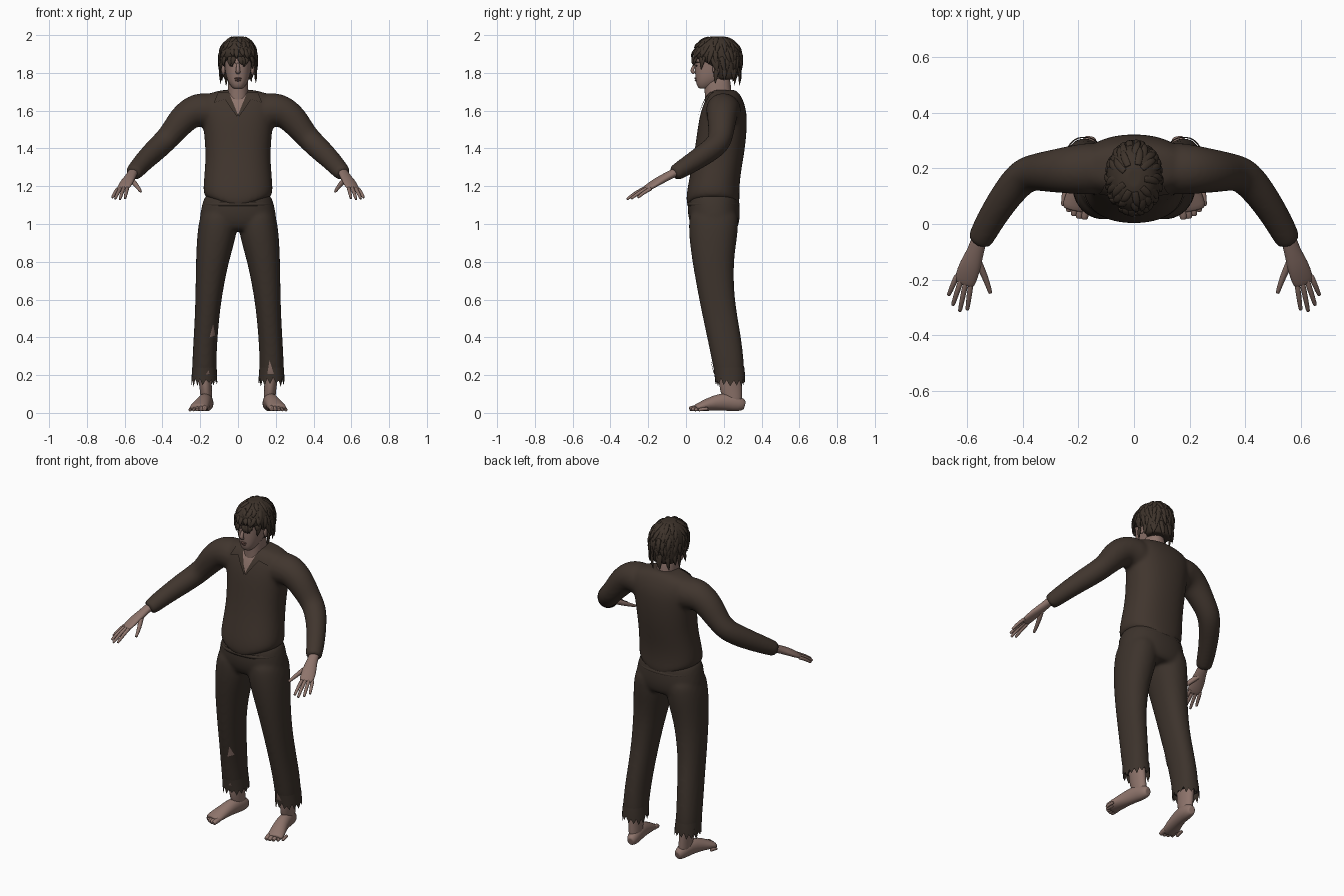
import bpy, bmesh, math, random
from mathutils import Vector
from mathutils.bvhtree import BVHTree

random.seed(4)
cube = bpy.data.objects.get("Cube")
if cube:
    bpy.data.objects.remove(cube, do_unlink=True)


def material(name, color):
    m = bpy.data.materials.new(name)
    m.use_nodes = True
    m.diffuse_color = (*color, 1)
    bsdf = m.node_tree.nodes["Principled BSDF"]
    bsdf.inputs["Base Color"].default_value = (*color, 1)
    bsdf.inputs["Roughness"].default_value = 0.9
    return m


SHIRT = material("brown shirt cloth", (0.052, 0.036, 0.027))
TROUSER = material("brown trouser cloth", (0.046, 0.033, 0.025))
HAIR = material("dark brown hair", (0.046, 0.032, 0.023))
SKIN = material("skin", (0.27, 0.175, 0.148))
LIP = material("lips", (0.17, 0.09, 0.075))
EYE = material("dark eyes", (0.03, 0.022, 0.018))


# ---- shape helpers: every shell is a list of rings ----
def oval(c, side, up, n=16, power=2.0):
    ring = []
    for i in range(n):
        a = math.tau * i / n
        u, v = math.cos(a), math.sin(a)
        u = math.copysign(abs(u) ** (2 / power), u)
        v = math.copysign(abs(v) ** (2 / power), v)
        ring.append(c + side * u + up * v)
    return ring


def stack(rows, power=2.3, n=20):
    """Rows of (z, centre x, half width, front y, back y)."""
    return [oval(Vector((cx, (f + b) / 2, z)), Vector((hx, 0, 0)),
                 Vector((0, (b - f) / 2, 0)), n, power) for z, cx, hx, f, b in rows]


def tube(path, ref=(0, 0, 1), n=10):
    """Path of (x, y, z, half width along ref, half thickness)."""
    pts = [Vector(p[:3]) for p in path]
    rings = []
    for i, p in enumerate(path):
        t = (pts[min(i + 1, len(pts) - 1)] - pts[max(i - 1, 0)]).normalized()
        side = Vector(ref)
        side = (side - t * side.dot(t)).normalized()
        rings.append(oval(pts[i], side * p[3], t.cross(side) * p[4], n))
    return rings


def ball(c, rx, ry, rz, steps=7, n=12):
    rings = []
    for i in range(steps):
        a = math.pi * (i + 0.4) / (steps - 0.2)
        s = math.sin(a)
        rings.append(oval(Vector(c) - Vector((0, 0, rz * math.cos(a))),
                          Vector((rx * s, 0, 0)), Vector((0, ry * s, 0)), n))
    return rings


def flip(shell):
    return [[Vector((-v.x, v.y, v.z)) for v in ring] for ring in shell]


def make(name, shells, mat, subdiv=1, voxel=0, capped=True, reshape=None):
    bm = bmesh.new()
    for rings in shells:
        if capped:
            ends = []
            for r in (rings[0], rings[-1]):
                mid = sum(r, Vector()) / len(r)
                ends.append([mid.lerp(v, 0.75) for v in r])
            rings = [ends[0]] + rings + [ends[1]]
        vs = [[bm.verts.new(reshape(v) if reshape else v) for v in r] for r in rings]
        n = len(vs[0])
        for a, b in zip(vs, vs[1:]):
            for i in range(n):
                bm.faces.new((a[i], a[(i + 1) % n], b[(i + 1) % n], b[i]))
        if capped:
            bm.faces.new(vs[0][::-1])
            bm.faces.new(vs[-1])
    bmesh.ops.recalc_face_normals(bm, faces=bm.faces)
    return finish(name, bm, mat, subdiv, voxel)


def finish(name, bm, mat, subdiv=0, voxel=0):
    me = bpy.data.meshes.new(name)
    for f in bm.faces:
        f.smooth = True
    bm.to_mesh(me)
    bm.free()
    ob = bpy.data.objects.new(name, me)
    bpy.context.collection.objects.link(ob)
    me.materials.append(mat)
    if subdiv:
        ob.modifiers.new("Subdivision", "SUBSURF").levels = subdiv
        ob.modifiers[-1].render_levels = subdiv
    if voxel:
        rm = ob.modifiers.new("Blend", "REMESH")
        rm.mode, rm.voxel_size, rm.use_smooth_shade = "VOXEL", voxel, True
        sm = ob.modifiers.new("Soften", "SMOOTH")
        sm.factor, sm.iterations = 0.5, 5
    return ob


def patch(name, target, pts, mat, ray=(0, 1, 0), lift=0.004):
    """Thin plate laid on the target's surface."""
    tree = BVHTree.FromObject(target, bpy.context.evaluated_depsgraph_get())
    ray = Vector(ray)
    bm = bmesh.new()
    bm.faces.new([bm.verts.new(p) for p in pts])
    bmesh.ops.triangulate(bm, faces=bm.faces)
    bmesh.ops.subdivide_edges(bm, edges=bm.edges, cuts=5, use_grid_fill=True)
    for v in bm.verts:
        hit = tree.ray_cast(v.co - ray, ray)[0] or tree.find_nearest(v.co)[0]
        v.co = hit - ray * lift
    return finish(name, bm, mat)


# ---- shirt: torso and sleeves blended together ----
torso = stack([(1.12, 0, .18, 0, .287), (1.17, 0, .187, .0, .283), (1.25, 0, .181, .018, .288),
               (1.35, 0, .173, .038, .306), (1.45, 0, .178, .053, .32), (1.55, 0, .19, .066, .325),
               (1.62, 0, .205, .085, .318), (1.675, 0, .195, .11, .295), (1.7, 0, .13, .13, .275),
               (1.71, 0, .075, .14, .26)])
sleeve = tube([(.13, .2, 1.595, .1, .1), (.22, .195, 1.61, .093, .09), (.285, .19, 1.565, .083, .08),
               (.345, .187, 1.487, .068, .07), (.395, .178, 1.43, .064, .068),
               (.45, .115, 1.38, .062, .06), (.51, .025, 1.32, .053, .053),
               (.557, -.065, 1.265, .045, .048)], n=14)


def hem_dip(v):
    # lower the hem in the middle of the belly
    if v.z < 1.2:
        v.z += (abs(v.x) / .18 - .6) * .06 * max(0, (1.2 - v.z) / .08)
    return v


shirt = make("shirt", [torso, sleeve, flip(sleeve)], SHIRT, 2, .011, reshape=hem_dip)

# ---- trousers: pelvis and legs blended, with torn hems ----
leg = stack([(.19, .178, .066, .152, .312), (.3, .178, .064, .132, .306), (.45, .168, .064, .1, .285),
             (.6, .157, .069, .068, .257), (.8, .137, .087, .032, .25), (.95, .11, .108, .012, .277),
             (1.06, .1, .1, .015, .28)], 2.2)
pelvis = stack([(.965, 0, .19, .04, .27), (1.02, 0, .208, .012, .287), (1.08, 0, .198, .006, .287),
                (1.16, 0, .178, .012, .278)])
trousers = make("trousers", [pelvis, leg, flip(leg)], TROUSER, 2, .011)
for s, label in ((1, "left"), (-1, "right")):
    hem = stack([(.24, .178 * s, .065, .146, .309), (.2, .178 * s, .067, .151, .313),
                 (.16, .178 * s, .069, .155, .313)], 2.2, 30)
    for i, v in enumerate(hem[-1]):
        v.z += random.uniform(.01, .03) if i % 2 else random.uniform(-.025, .0)
    make(label + "_torn_hem", [hem], TROUSER, 0, capped=False)

# belt strip peeking out under the shirt
make("waistband", [stack([(1.09, 0, .197, .002, .289), (1.12, 0, .188, .002, .287)])], TROUSER)

# rips showing skin
patch("knee_rip", trousers, [(-.15, 0, .4), (-.12, 0, .41), (-.132, 0, .47)], SKIN)
patch("left_shin_slit", trousers, [(.155, 0, .205), (.19, 0, .205), (.167, 0, .28)], SKIN, lift=.007)
patch("right_shin_rip", trousers, [(-.17, 0, .205), (-.15, 0, .2), (-.155, 0, .225)], SKIN, lift=.007)
patch("right_calf_rip", trousers, [(-.3, .25, .205), (-.3, .285, .2), (-.3, .285, .165)], SKIN,
      (1, 0, 0), .008)

# ---- open neck and collar ----
patch("open_neck", shirt, [(-.055, 0, 1.69), (.055, 0, 1.69), (0, 0, 1.575)], SKIN)
for s, label in ((1, "left"), (-1, "right")):
    flap = [(.05, 1.7), (.105, 1.698), (.128, 1.642), (.07, 1.66), (.006, 1.568), (.0, 1.578)]
    patch(label + "_collar", shirt, [(x * s, 0, z) for x, z in flap], SHIRT, lift=.009)
make("collar_band", [stack([(1.685, 0, .085, .125, .268), (1.705, 0, .075, .135, .26)])], SHIRT)

# ---- head, neck and face ----
head = stack([(1.718, 0, .028, .066, .13), (1.74, 0, .046, .054, .17), (1.77, 0, .06, .05, .21),
              (1.81, 0, .069, .046, .25), (1.85, 0, .073, .045, .27), (1.9, 0, .08, .047, .275),
              (1.95, 0, .066, .07, .25), (1.975, 0, .035, .11, .21)])
neck = stack([(1.62, 0, .06, .1, .25), (1.69, 0, .055, .1, .242), (1.78, 0, .054, .09, .235)])
make("head", [head, neck], SKIN, 2)
nose = tube([(0, .05, 1.85, .008, .008), (0, .036, 1.825, .01, .01), (0, .031, 1.808, .014, .012),
             (0, .045, 1.798, .012, .008)], (1, 0, 0))
make("nose", [nose], SKIN)
make("lips", [ball((0, .053, 1.771), .021, .01, .005), ball((0, .055, 1.761), .018, .01, .006)], LIP)
eyes, brows, ears = [], [], []
for s in (1, -1):
    eyes.append(ball((.03 * s, .058, 1.838), .011, .007, .005))
    brows.append(tube([(.013 * s, .05, 1.853, .004, .004), (.032 * s, .053, 1.859, .005, .004),
                       (.052 * s, .07, 1.853, .003, .004)], n=6))
    ears.append(ball((.077 * s, .16, 1.82), .012, .022, .034))
make("eyes", eyes, EYE)
make("eyebrows", brows, HAIR)
make("ears", ears, SKIN)

# ---- hair: a cap covered in overlapping locks ----
cap = stack([(1.765, 0, .075, .16, .268), (1.8, 0, .088, .15, .28), (1.84, 0, .096, .11, .29),
             (1.875, 0, .101, .04, .294), (1.91, 0, .1, .035, .292), (1.95, 0, .087, .055, .275),
             (1.98, 0, .062, .085, .245), (1.993, 0, .025, .13, .2)], 2.1)
make("hair_cap", [cap], HAIR, 2)


def scalp(a, z, lift):
    f = math.sqrt(max(.02, 1 - ((z - 1.88) / .119) ** 2)) if z > 1.88 else 1 - .7 * (1.88 - z)
    f += lift
    return (.1 * f * math.cos(a), .165 + .131 * f * math.sin(a), z)


locks = []
for z0, length, count in ((1.988, .05, 9), (1.965, .07, 16), (1.925, .08, 22), (1.885, .08, 24),
                          (1.83, .085, 20)):
    for i in range(count):
        a = math.tau * (i + random.uniform(-.3, .3)) / count
        front = -math.sin(a)
        if z0 < 1.85 and front > .1:
            continue
        drop = length * random.uniform(.8, 1.15) * (.55 if front > .6 else 1)
        swirl = random.uniform(-.2, .2)
        path = []
        for t, lift, w in ((0, -.04, .014), (.35, .02, .017), (.7, .04, .012), (1, .03, .002)):
            path.append((*scalp(a + swirl * t, z0 - drop * t, lift), w, w * .45))
        locks.append(tube(path, (-math.sin(a), math.cos(a), 0), 6))
make("hair_locks", locks, HAIR)

# ---- hands: palm, four fingers and thumb ----
palm = tube([(.553, -.045, 1.28, .029, .024), (.568, -.1, 1.252, .031, .022),
             (.588, -.15, 1.225, .042, .021), (.605, -.2, 1.194, .042, .015),
             (.609, -.215, 1.186, .036, .011)], (1, .35, -.2), 12)
hand = [palm]
for base, tip in (((.635, -.185, 1.187), (.665, -.255, 1.14)), ((.62, -.2, 1.191), (.65, -.291, 1.134)),
                  ((.603, -.207, 1.194), (.625, -.313, 1.131)), ((.584, -.205, 1.196), (.598, -.308, 1.136))):
    b, t = Vector(base), Vector(tip)
    mid = b.lerp(t, .5) + Vector((0, 0, .006))
    hand.append(tube([(*b, .011, .011), (*mid, .0105, .0105), (*t, .008, .008)], (1, .35, 0), 8))
hand.append(tube([(.572, -.11, 1.242, .016, .018), (.545, -.165, 1.213, .014, .016),
                  (.527, -.21, 1.19, .011, .012), (.515, -.248, 1.172, .008, .008)], (1, 0, 0), 8))

# ---- feet: sole, ankle and five toes ----
foot = tube([(.158, .31, .04, .022, .026), (.162, .28, .048, .036, .043), (.17, .22, .062, .038, .052),
             (.185, .145, .052, .042, .041), (.203, .085, .035, .05, .027),
             (.211, .05, .026, .049, .019)], (1, 0, 0), 14)
ankle = stack([(.05, .166, .032, .205, .3), (.12, .17, .032, .175, .298), (.17, .174, .036, .175, .3),
               (.25, .178, .042, .17, .29)], 2, 14)
feet = [foot, ankle]
for i in range(5):
    x, y, r = .173 + .019 * i, .018 + .003 * i * i, .016 - .0015 * i
    feet.append(tube([(x, y + .05, r + .012, r, r), (x + .003, y + .02, r + .01, r, r),
                      (x + .005, y, r + .004, r * .85, r * .8)], (1, 0, 0), 8))
for label, turn in (("left", lambda s: s), ("right", flip)):
    make(label + "_hand", [turn(s) for s in hand], SKIN)
    make(label + "_foot", [turn(s) for s in feet], SKIN)
